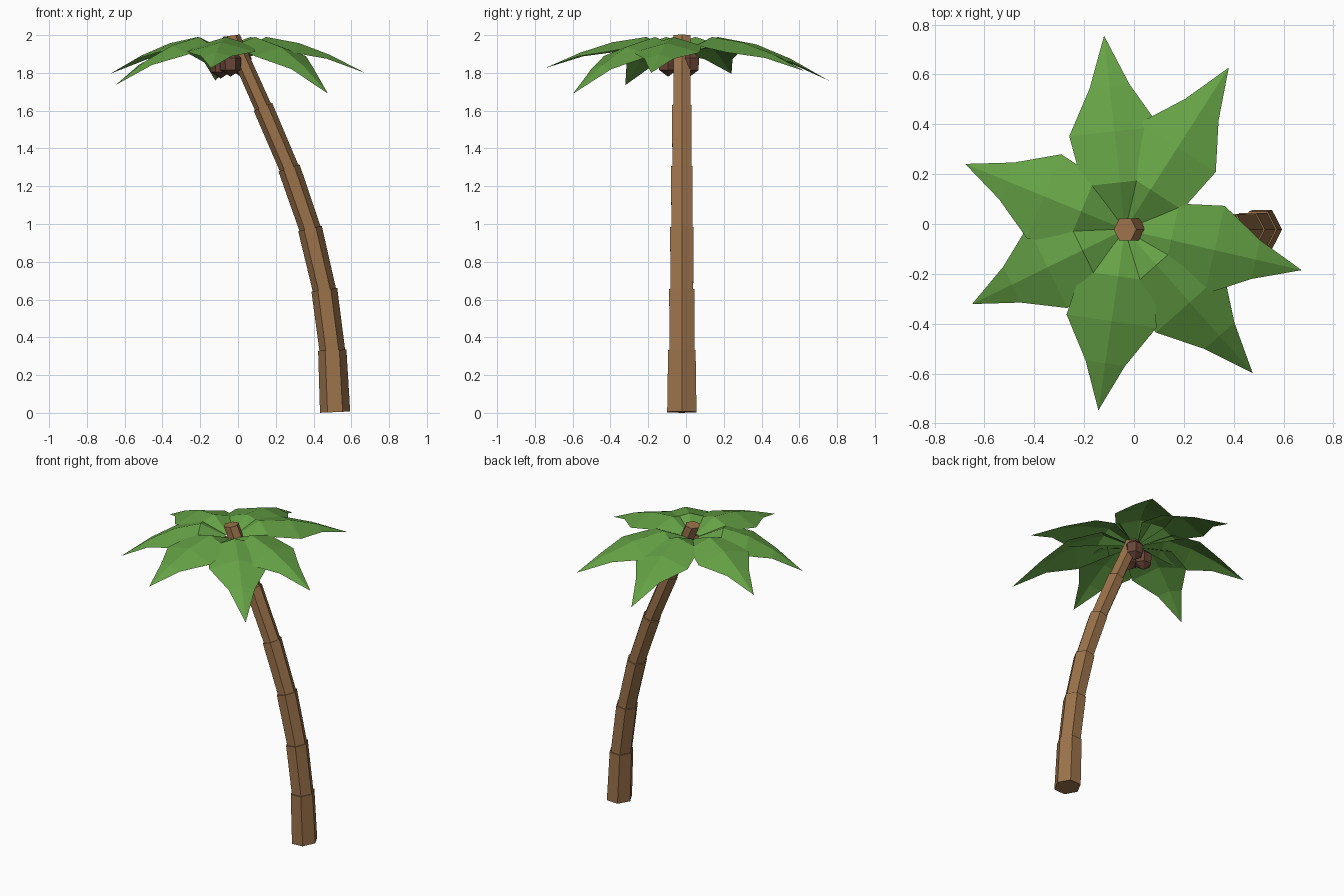
import bpy
import bmesh
from math import cos, sin, tau, atan2, hypot
from mathutils import Vector

old = bpy.data.objects.get("Cube")
if old:
    bpy.data.objects.remove(old, do_unlink=True)


def material(name, rgb):
    m = bpy.data.materials.new(name)
    m.use_nodes = True
    color = (*rgb, 1)
    m.diffuse_color = color
    m.node_tree.nodes["Principled BSDF"].inputs["Base Color"].default_value = color
    return m


BARK = material("bark brown", (0.33, 0.17, 0.07))
LEAF = material("leaf green", (0.13, 0.36, 0.06))
HUSK = material("dark husk brown", (0.14, 0.06, 0.04))


def finish(bm, name, mat):
    mesh = bpy.data.meshes.new(name)
    bm.to_mesh(mesh)
    bm.free()
    mesh.materials.append(mat)
    obj = bpy.data.objects.new(name, mesh)
    bpy.context.collection.objects.link(obj)
    return obj


def hex_ring(bm, center, axis, radius, stretch=1.0):
    """Six-sided ring around an axis lying in the xz plane."""
    side = Vector((axis.z, 0, -axis.x))
    depth = Vector((0, stretch, 0))
    return [bm.verts.new(center + radius * (side * cos(tau * i / 6) + depth * sin(tau * i / 6)))
            for i in range(6)]


def bridge(bm, low, high):
    for i in range(6):
        j = (i + 1) % 6
        bm.faces.new((low[i], low[j], high[j], high[i]))


CROWN_Y = -0.022
CROWN_X = -0.036
UP = Vector((0, 0, 1))

# Curved trunk: stacked segments, each starting a little inside the one below
spine = [Vector((x, CROWN_Y, z)) for x, z in (
    (0.514, 0.004), (0.499, 0.332), (0.457, 0.652), (0.381, 0.976),
    (0.27, 1.297), (0.132, 1.62), (CROWN_X, 1.997))]
radii = [0.08, 0.075, 0.069, 0.064, 0.059, 0.053, 0.046]
bm = bmesh.new()
last_axis = (spine[1] - spine[0]).normalized()
for k in range(6):
    axis = (spine[k + 1] - spine[k]).normalized()
    top_axis = (axis + UP * 2).normalized() if k == 5 else axis
    step = 0.007 if k else 0
    low = hex_ring(bm, spine[k], last_axis, radii[k] - step, 1.12)
    high = hex_ring(bm, spine[k + 1], top_axis, radii[k + 1], 1.12)
    bridge(bm, low, high)
    bm.faces.new(low[::-1])
    bm.faces.new(high)
    last_axis = axis
finish(bm, "trunk", BARK)

# Palm leaves: a ridge with drooping sides, arching out to a pointed tip
# Stations: distance from trunk, half width, share of tip drop, side droop
STATIONS = [(0.19, 0.15, 0.0, 0.045), (0.37, 0.182, 0.17, 0.05), (0.54, 0.08, 0.5, 0.02)]
RIDGE_Z = 1.99


def leaf(name, tip):
    bm = bmesh.new()
    dx, dy = tip[0] - CROWN_X, tip[1] - CROWN_Y
    reach, turn = hypot(dx, dy), atan2(dy, dx)
    out = Vector((cos(turn), sin(turn), 0))
    across = Vector((-sin(turn), cos(turn), 0))
    crown = Vector((CROWN_X, CROWN_Y, 0))
    drop = RIDGE_Z - tip[2]
    rows = []
    for r, w, share, droop in [(0.035, 0.022, 0.07 / drop, 0.005)] + STATIONS:
        r *= 1 if r < 0.2 else reach / 0.73
        mid = crown + out * r + UP * (RIDGE_Z - drop * share)
        rows.append([bm.verts.new(mid + across * (w * s) - UP * (droop * abs(s)))
                     for s in (-1, 0, 1)])
    for a, b in zip(rows, rows[1:]):
        for i in (0, 1):
            bm.faces.new((a[i], b[i], b[i + 1], a[i + 1]))
    point = bm.verts.new(Vector(tip))
    for i in (0, 1):
        bm.faces.new((rows[-1][i], point, rows[-1][i + 1]))
    finish(bm, name, LEAF)


tips = [(-0.12, 0.755, 1.76), (0.38, 0.627, 1.81), (0.672, -0.185, 1.80),
        (0.476, -0.598, 1.69), (-0.143, -0.747, 1.825),
        (-0.649, -0.321, 1.735), (-0.677, 0.241, 1.795)]
for n, tip in enumerate(tips):
    leaf(f"palm_leaf_{n + 1}", tip)

# Coconuts: faceted barrels with a pointed underside
for n, place in enumerate([(-0.04, -0.095, 1.85), (0.015, 0.02, 1.85), (-0.092, -0.025, 1.84)]):
    bm = bmesh.new()
    center = Vector(place)
    rings = [hex_ring(bm, center + UP * h, UP, r)
             for h, r in ((-0.035, 0.054), (0.03, 0.056), (0.055, 0.03))]
    for low, high in zip(rings, rings[1:]):
        bridge(bm, low, high)
    bm.faces.new(rings[-1])
    point = bm.verts.new(center - UP * 0.07)
    for i in range(6):
        bm.faces.new((rings[0][(i + 1) % 6], rings[0][i], point))
    finish(bm, f"coconut_{n + 1}", HUSK)
